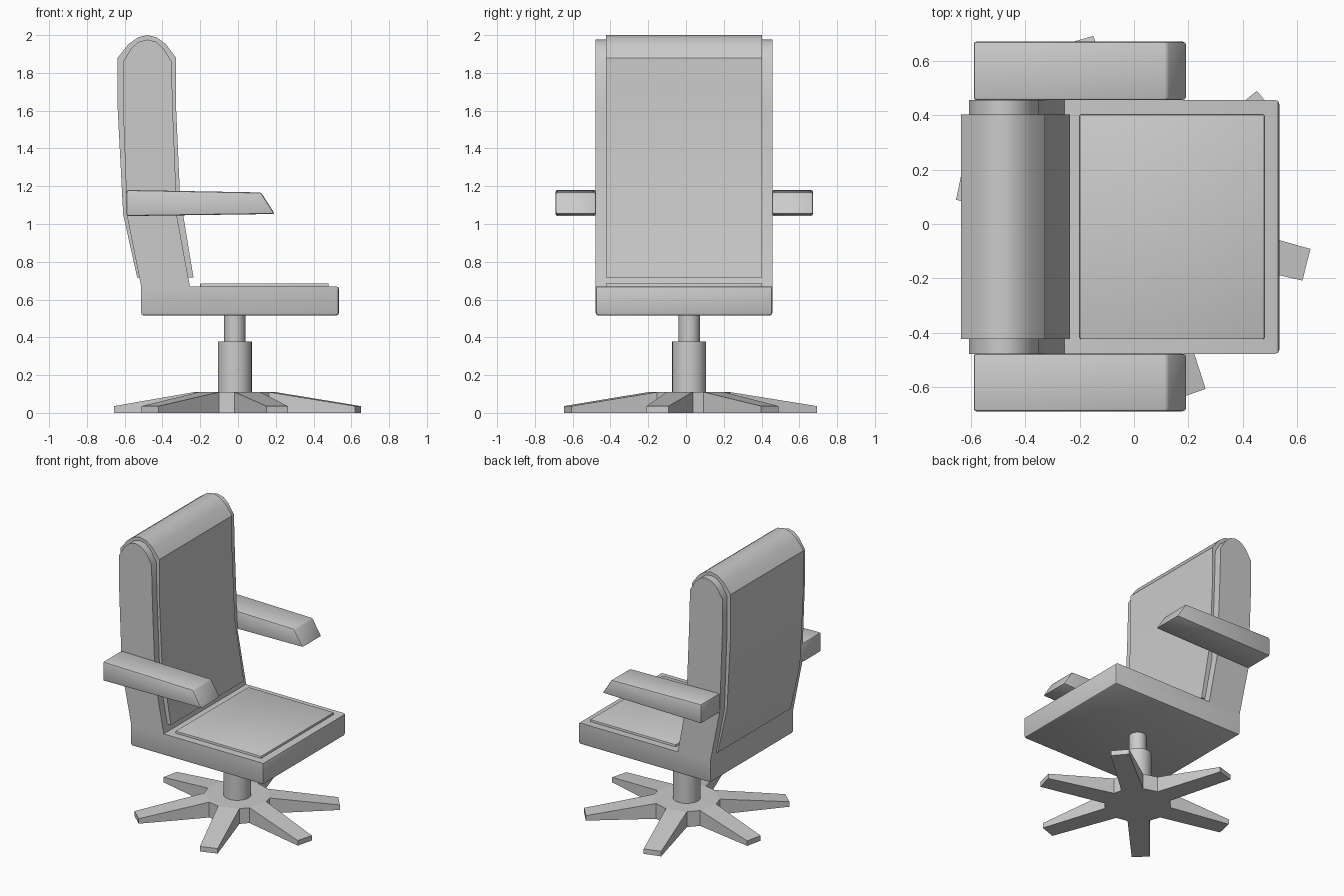
import bpy, bmesh
from math import radians
from mathutils import Vector

if "Cube" in bpy.data.objects:
    bpy.data.objects.remove(bpy.data.objects["Cube"])


def finish(name, bm, smooth=35):
    bmesh.ops.recalc_face_normals(bm, faces=bm.faces)
    mesh = bpy.data.meshes.new(name)
    bm.to_mesh(mesh)
    bm.free()
    ob = bpy.data.objects.new(name, mesh)
    bpy.context.collection.objects.link(ob)
    bpy.ops.object.select_all(action='DESELECT')
    ob.select_set(True)
    bpy.context.view_layer.objects.active = ob
    if smooth:
        bpy.ops.object.shade_smooth_by_angle(angle=radians(smooth))
    return ob


def extrude_profile(name, pts, y0, y1, bevel=0, pick=lambda e: True):
    """Extrude an (x, z) side profile from y0 to y1, rounding chosen edges."""
    bm = bmesh.new()
    face = bm.faces.new([bm.verts.new((x, y0, z)) for x, z in pts])
    new = bmesh.ops.extrude_face_region(bm, geom=[face])["geom"]
    bmesh.ops.translate(bm, vec=(0, y1 - y0, 0),
                        verts=[g for g in new if isinstance(g, bmesh.types.BMVert)])
    if bevel:
        bmesh.ops.bevel(bm, geom=[e for e in bm.edges if pick(e)], offset=bevel,
                        segments=2, profile=0.5, affect='EDGES', clamp_overlap=True)
    return finish(name, bm)


def cylinder(name, x, y, r, z0, z1):
    bm = bmesh.new()
    bmesh.ops.create_cone(bm, cap_ends=True, segments=32, radius1=r, radius2=r, depth=z1 - z0)
    bmesh.ops.translate(bm, verts=bm.verts, vec=(x, y, (z0 + z1) / 2))
    return finish(name, bm)


# L-shaped shell: seat and backrest in one side profile
body = [(-0.513, 0.515), (0.535, 0.515), (0.535, 0.67), (-0.255, 0.67),
        (-0.323, 1.04), (-0.345, 1.6), (-0.352, 1.86), (-0.395, 1.93),
        (-0.435, 1.965), (-0.48, 1.976), (-0.525, 1.965), (-0.565, 1.93),
        (-0.608, 1.86), (-0.608, 1.6), (-0.587, 1.04), (-0.513, 0.67)]


def seat_edge(e):
    a, b = (v.co for v in e.verts)
    return (a.z < 0.6 and b.z < 0.6) or (a.x > 0.5 and b.x > 0.5)


extrude_profile("seat_and_back", body, -0.478, 0.457, 0.015, seat_edge)

# Upholstery wrapping over the backrest
pad = [(-0.534, 0.718), (-0.236, 0.718), (-0.307, 1.15), (-0.328, 1.62),
       (-0.328, 1.88), (-0.382, 1.952), (-0.43, 1.988), (-0.48, 2.0),
       (-0.53, 1.988), (-0.58, 1.952), (-0.637, 1.88), (-0.637, 1.61), (-0.608, 1.05)]
extrude_profile("back_cushion", pad, -0.424, 0.403)

# Seat cushion
extrude_profile("seat_cushion", [(-0.2, 0.65), (0.48, 0.65), (0.48, 0.686), (-0.2, 0.686)],
                -0.424, 0.403, 0.005)

# Armrests on both sides
arm = [(-0.59, 1.042), (0.195, 1.053), (0.122, 1.167), (-0.59, 1.18)]
for name, y0, y1 in (("armrest_right", -0.69, -0.477), ("armrest_left", 0.456, 0.672)):
    extrude_profile(name, arm, y0, y1, 0.01)

# Column
cx, cy = -0.017, 0.017
cylinder("lower_column", cx, cy, 0.09, 0.10, 0.377)
cylinder("upper_column", cx, cy, 0.056, 0.37, 0.52)

# Star base: flat hub with six sloping legs, given by the centre of each tip
tips = [(0.635, -0.15), (0.491, 0.444), (-0.207, 0.676),
        (-0.643, 0.148), (-0.465, -0.485), (0.207, -0.627)]
bm = bmesh.new()
centre = Vector((cx, cy, 0))
hub_top, outline_top, outline_low = [], [], []
for tx, ty in tips:
    tip = Vector((tx, ty, 0))
    d = (tip - centre).normalized()
    side = Vector((-d.y, d.x, 0))
    root = centre + d * 0.205
    ring = [(root - side * 0.072, 0.11), (tip - side * 0.06, 0.036),
            (tip + side * 0.06, 0.036), (root + side * 0.072, 0.11)]
    top = [bm.verts.new((p.x, p.y, z)) for p, z in ring]
    outline_low += [bm.verts.new((p.x, p.y, 0)) for p, z in ring]
    outline_top += top
    hub_top += [top[0], top[3]]
    bm.faces.new(top)
bm.faces.new(hub_top)
bm.faces.new(outline_low)
n = len(outline_low)
for i in range(n):
    j = (i + 1) % n
    bm.faces.new((outline_low[i], outline_low[j], outline_top[j], outline_top[i]))
finish("star_base", bm, smooth=0)
